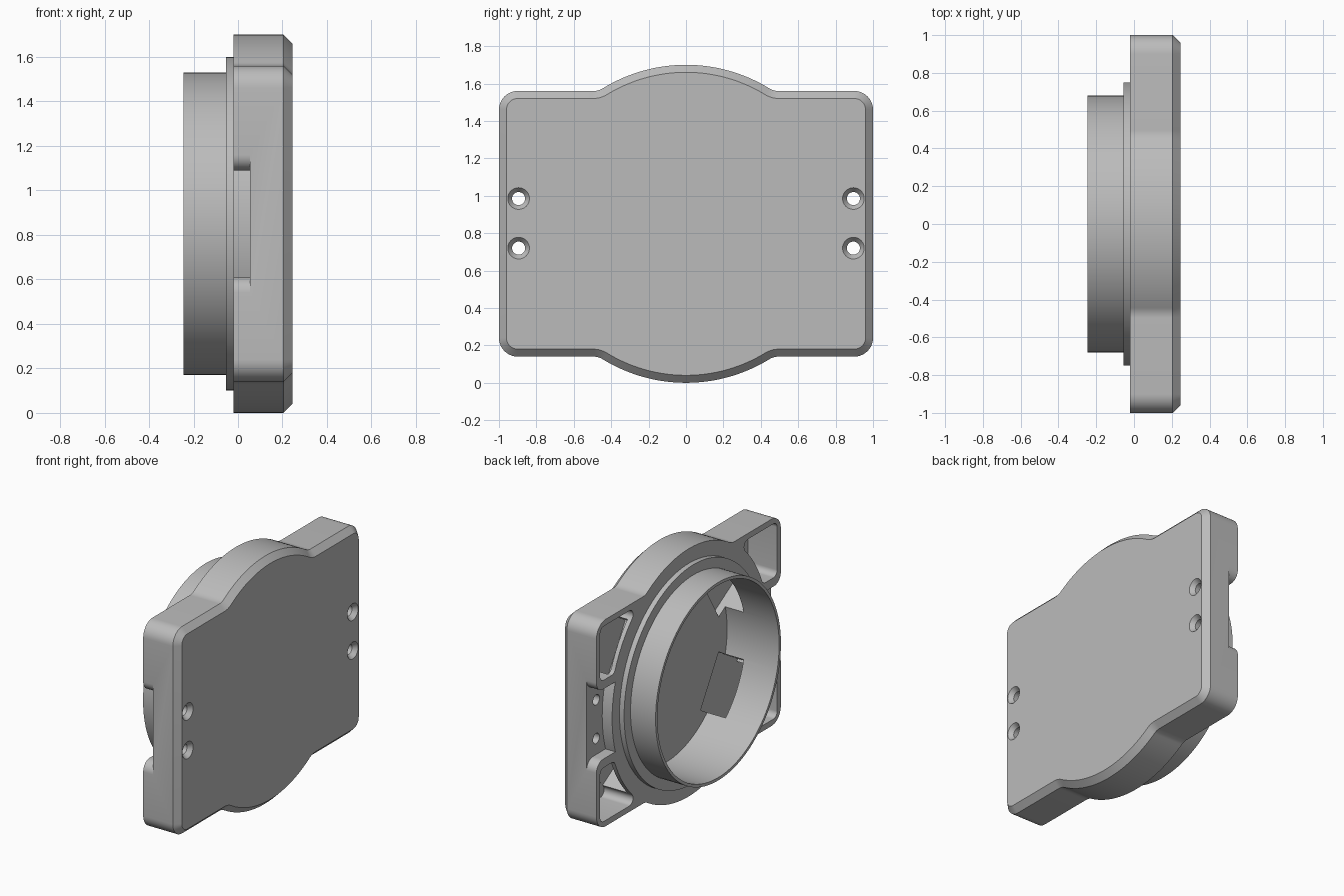
import bpy, bmesh
from math import sin, cos, pi, radians, sqrt, atan2

if "Cube" in bpy.data.objects:
    bpy.data.objects.remove(bpy.data.objects["Cube"], do_unlink=True)

MID = 0.85  # height of the housing centre

grey = bpy.data.materials.new("plain_grey")
grey.use_nodes = True
grey.diffuse_color = (0.5, 0.5, 0.5, 1)
grey.node_tree.nodes["Principled BSDF"].inputs["Base Color"].default_value = (0.5, 0.5, 0.5, 1)


def arc(cy, cv, r, a, b, n=10):
    return [(cy + r * cos(a + (b - a) * i / n), cv + r * sin(a + (b - a) * i / n))
            for i in range(n + 1)]


def circle(r, n=128, cy=0, cv=0):
    return arc(cy, cv, r, 0, 2 * pi, n)[:-1]


def loft(name, sections):
    """Closed solid through (x, outline) sections that share a point count."""
    bm = bmesh.new()
    rings = [[bm.verts.new((x, y, v + MID)) for y, v in pts] for x, pts in sections]
    n = len(rings[0])
    for a, b in zip(rings, rings[1:]):
        for i in range(n):
            j = (i + 1) % n
            bm.faces.new((a[i], a[j], b[j], b[i]))
    bm.faces.new(rings[0])
    bm.faces.new(rings[-1])
    bmesh.ops.recalc_face_normals(bm, faces=bm.faces[:])
    mesh = bpy.data.meshes.new(name)
    bm.to_mesh(mesh)
    bm.free()
    mesh.materials.append(grey)
    ob = bpy.data.objects.new(name, mesh)
    bpy.context.collection.objects.link(ob)
    return ob


def combine(body, other, operation):
    mod = body.modifiers.new("combine", "BOOLEAN")
    mod.operation = operation
    mod.solver = "EXACT"
    mod.object = other
    other.hide_render = True
    bpy.context.view_layer.objects.active = body
    bpy.ops.object.modifier_apply(modifier=mod.name)
    bpy.data.objects.remove(other, do_unlink=True)


def housing_outline(d):
    """Rounded rectangle with a round bulge above and below, inset by d."""
    fv = 0.81
    fy = sqrt(0.95 ** 2 - fv ** 2)
    t = atan2(fv, fy)
    q = arc(0.9, 0.61, 0.1 - d, 0, pi / 2)
    q += arc(fy, fv, 0.1 + d, 1.5 * pi, pi + t)
    q += arc(0, 0, 0.85 - d, t, pi / 2, 24)[1:]
    half = q + [(-y, v) for y, v in q[-2::-1]]
    return half + [(y, -v) for y, v in half[::-1]]


def pocket_outline(sy, sv):
    """Corner pocket between the outer walls and the round middle."""
    r, big, right, top, low = 0.04, 0.86, 0.96, 0.67, 0.30
    y3 = sqrt((big + r) ** 2 - (top - r) ** 2)
    y4 = sqrt((big + r) ** 2 - (low + r) ** 2)
    a3, a4 = atan2(top - r, y3), atan2(low + r, y4)
    p = arc(right - r, low + r, r, -pi / 2, 0)
    p += arc(right - r, top - r, r, 0, pi / 2)
    p += arc(y3, top - r, r, pi / 2, pi + a3)
    p += arc(0, 0, big, a3, a4, 16)[1:-1]
    p += arc(y4, low + r, r, pi + a4, 1.5 * pi)
    return [(sy * y, sv * v) for y, v in p]


def notch_outline(side):
    """Side notch with rounded lips, bounded inside by the round middle."""
    a = atan2(0.24, sqrt(0.83 ** 2 - 0.24 ** 2))
    half = arc(0, 0, 0.83, 0, a) + arc(0.93, 0.31, 0.07, -pi / 2, 0) + [(1.1, 0.31)]
    full = [(y, -v) for y, v in half[:0:-1]] + half
    return [(side * y, v) for y, v in full]


def window_outline(sy, sv):
    """Radial slot that links the bore with a corner pocket."""
    a, w = radians(31), 0.19
    pts = [(0.55, -w), (0.87, -w), (0.87, w), (0.55, w)]
    return [(sy * (r * cos(a) - s * sin(a)), sv * (r * sin(a) + s * cos(a))) for r, s in pts]


# Housing plate with a chamfered face
housing = loft("housing", [(-0.02, housing_outline(0)), (0.205, housing_outline(0)),
                           (0.245, housing_outline(0.04))])

# Stepped collar and open bore
collar = loft("collar", [(0.1, circle(0.75)), (-0.055, circle(0.75)),
                         (-0.055, circle(0.68)), (-0.245, circle(0.68))])
combine(housing, collar, "UNION")
combine(housing, loft("bore", [(-0.4, circle(0.66)), (0.15, circle(0.66))]), "DIFFERENCE")

for sy in (-1, 1):
    # Side notch and its countersunk screw holes
    outline = notch_outline(sy)
    combine(housing, loft("notch", [(-0.3, outline), (0.055, outline)]), "DIFFERENCE")
    for v in (-0.13, 0.135):
        hole = [(x, circle(r, 32, sy * 0.895, v))
                for x, r in ((0, 0.035), (0.215, 0.035), (0.245, 0.058), (0.3, 0.058))]
        combine(housing, loft("screw_hole", hole), "DIFFERENCE")
    # Corner pockets and the windows into the bore
    for sv in (-1, 1):
        outline = pocket_outline(sy, sv)
        combine(housing, loft("pocket", [(-0.3, outline), (0.2, outline)]), "DIFFERENCE")
        outline = window_outline(sy, sv)
        combine(housing, loft("window", [(0.01, outline), (0.199, outline)]), "DIFFERENCE")

# Smooth curved walls, crisp edges
bpy.ops.object.select_all(action="DESELECT")
housing.select_set(True)
bpy.context.view_layer.objects.active = housing
bpy.ops.object.shade_smooth_by_angle(angle=radians(25))
